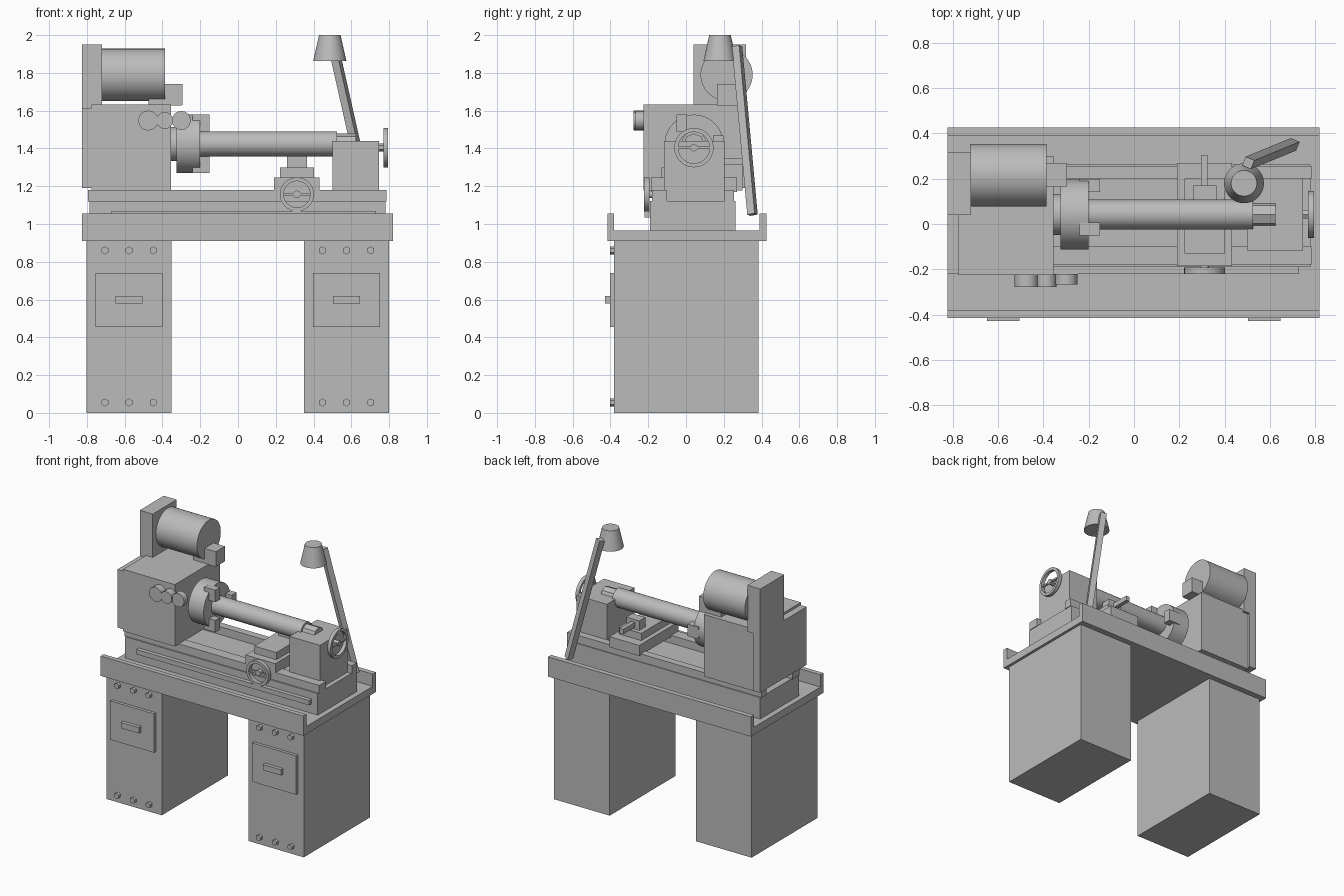
import bpy, bmesh
from math import cos, sin, pi, radians
from mathutils import Vector

cube = bpy.data.objects.get("Cube")
if cube:
    bpy.data.objects.remove(cube, do_unlink=True)

grey = bpy.data.materials.new("machine_grey")
grey.use_nodes = True
COLOUR = (0.5, 0.5, 0.5, 1)
grey.diffuse_color = COLOUR
for node in grey.node_tree.nodes:
    if node.type == 'BSDF_PRINCIPLED':
        node.inputs["Base Color"].default_value = COLOUR


def finish(name, bm, smooth=False):
    bmesh.ops.recalc_face_normals(bm, faces=bm.faces)
    mesh = bpy.data.meshes.new(name)
    bm.to_mesh(mesh)
    bm.free()
    mesh.materials.append(grey)
    obj = bpy.data.objects.new(name, mesh)
    bpy.context.scene.collection.objects.link(obj)
    if smooth:
        bpy.ops.object.select_all(action='DESELECT')
        obj.select_set(True)
        bpy.context.view_layer.objects.active = obj
        bpy.ops.object.shade_smooth_by_angle(angle=radians(35))
    return obj


def box(name, x, y, z):
    """Box spanning the (low, high) range on each axis."""
    bm = bmesh.new()
    bmesh.ops.create_cube(bm, size=1)
    for v in bm.verts:
        v.co = Vector([(r[0] + r[1]) / 2 + c * (r[1] - r[0])
                       for r, c in zip((x, y, z), v.co)])
    return finish(name, bm)


def rod(name, start, end, r1, r2=None, sides=48):
    """Cylinder, cone or square bar between two points."""
    a, b = Vector(start), Vector(end)
    bm = bmesh.new()
    bmesh.ops.create_cone(bm, cap_ends=True, segments=sides, radius1=r1,
                          radius2=r1 if r2 is None else r2, depth=(b - a).length)
    turn = (b - a).to_track_quat('Z', 'Y')
    for v in bm.verts:
        v.co = turn @ v.co + (a + b) / 2
    return finish(name, bm, smooth=sides > 8)


def ring(name, centre, axis, outer, inner, width, sides=40):
    """Flat handwheel rim with a rectangular section."""
    bm = bmesh.new()
    turn = Vector(axis).to_track_quat('Z', 'Y')
    section = [(inner, -width / 2), (outer, -width / 2), (outer, width / 2), (inner, width / 2)]
    loops = []
    for i in range(sides):
        t = 2 * pi * i / sides
        loops.append([bm.verts.new(turn @ Vector((r * cos(t), r * sin(t), h)) + Vector(centre))
                      for r, h in section])
    for i in range(sides):
        p, q = loops[i], loops[(i + 1) % sides]
        for k in range(4):
            n = (k + 1) % 4
            bm.faces.new((p[k], p[n], q[n], q[k]))
    return finish(name, bm, smooth=True)


# Pedestals with access panels, pulls and hex bolts
for side, cx in (("right", -0.577), ("left", 0.575)):
    box(side + "_pedestal", (cx - 0.225, cx + 0.225), (-0.38, 0.385), (0, 0.91))
    box(side + "_panel", (cx - 0.178, cx + 0.178), (-0.402, -0.38), (0.455, 0.74))
    box(side + "_panel_pull", (cx - 0.072, cx + 0.072), (-0.428, -0.40), (0.578, 0.62))
    for z in (0.055, 0.86):
        for dx in (-0.128, 0, 0.128):
            rod(side + "_bolt", (cx + dx, -0.402, z), (cx + dx, -0.378, z), 0.021, sides=6)

# Chip tray with front and back lips
TRAY_X = (-0.825, 0.82)
box("tray", TRAY_X, (-0.38, 0.39), (0.91, 0.965))
box("tray_front_lip", TRAY_X, (-0.415, -0.38), (0.91, 1.055))
box("tray_back_lip", TRAY_X, (0.39, 0.427), (0.91, 1.055))

# Bed with two raised ways and a front feed rod
box("bed", (-0.785, 0.78), (-0.19, 0.262), (0.965, 1.122))
for side, y in (("front", (-0.18, -0.10)), ("back", (0.20, 0.255))):
    box(side + "_way", (-0.793, 0.785), y, (1.12, 1.18))
box("feed_rod", (-0.67, 0.73), (-0.22, -0.18), (1.035, 1.07))

# Headstock, gear cover and motor stand
box("headstock", (-0.775, -0.355), (-0.225, 0.30), (1.178, 1.632))
box("gear_cover", (-0.825, -0.77), (-0.22, 0.318), (1.19, 1.615))
box("motor_stand", (-0.825, -0.72), (0.04, 0.318), (1.61, 1.95))
rod("motor", (-0.725, 0.215, 1.79), (-0.387, 0.215, 1.79), 0.138)
box("motor_foot", (-0.475, -0.30), (0.165, 0.27), (1.628, 1.665))
box("terminal_box", (-0.387, -0.295), (0.165, 0.27), (1.63, 1.74))

# Speed selector knobs
for x, r, depth in ((-0.475, 0.053, -0.278), (-0.388, 0.045, -0.278), (-0.30, 0.05, -0.268)):
    rod("selector_knob", (x, depth, 1.548), (x, -0.222, 1.548), r, sides=16)

# Spindle, three-jaw chuck and workpiece
CY, CZ = 0.042, 1.424
rod("spindle", (-0.37, CY, CZ), (-0.31, CY, CZ), 0.09)
rod("chuck", (-0.325, CY, CZ), (-0.20, CY, CZ), 0.155)
for i in range(3):
    t = 2 * pi * i / 3
    y, z = CY + 0.128 * cos(t), CZ + 0.128 * sin(t)
    box("chuck_jaw", (-0.24, -0.15), (y - 0.028, y + 0.028), (z - 0.044, z + 0.044))
rod("workpiece", (-0.21, CY, CZ), (0.525, CY, CZ), 0.066)
rod("tail_centre", (0.52, CY, CZ), (0.625, CY, CZ), 0.055, sides=8)

# Tailstock and its handwheel
box("tailstock", (0.50, 0.747), (-0.117, 0.203), (1.12, 1.44))
WZ = 1.404
rod("tail_screw", (0.74, CY, WZ), (0.795, CY, WZ), 0.021, sides=6)
ring("tail_handwheel", (0.782, CY, WZ), (1, 0, 0), 0.104, 0.083, 0.026)
box("tail_wheel_spoke", (0.775, 0.789), (CY - 0.09, CY + 0.09), (WZ - 0.006, WZ + 0.006))

# Carriage, cross slide and tool post
box("saddle", (0.19, 0.432), (-0.185, 0.27), (1.17, 1.247))
box("cross_slide", (0.223, 0.402), (-0.13, 0.20), (1.245, 1.30))
box("tool_post", (0.26, 0.365), (0.10, 0.17), (1.30, 1.37))
box("tool_bar", (0.295, 0.325), (0.16, 0.305), (1.315, 1.35))
ring("carriage_handwheel", (0.312, -0.207, 1.157), (0, 1, 0), 0.09, 0.07, 0.03)
rod("carriage_wheel_hub", (0.312, -0.215, 1.157), (0.312, -0.17, 1.157), 0.02, sides=12)
box("carriage_wheel_spoke", (0.232, 0.392), (-0.212, -0.20), (1.15, 1.164))

# Work lamp
rod("lamp_arm", (0.705, 0.352, 1.05), (0.505, 0.27, 1.94), 0.03, sides=4)
rod("lamp_shade", (0.486, 0.18, 1.862), (0.486, 0.18, 2.0), 0.088, 0.057)
